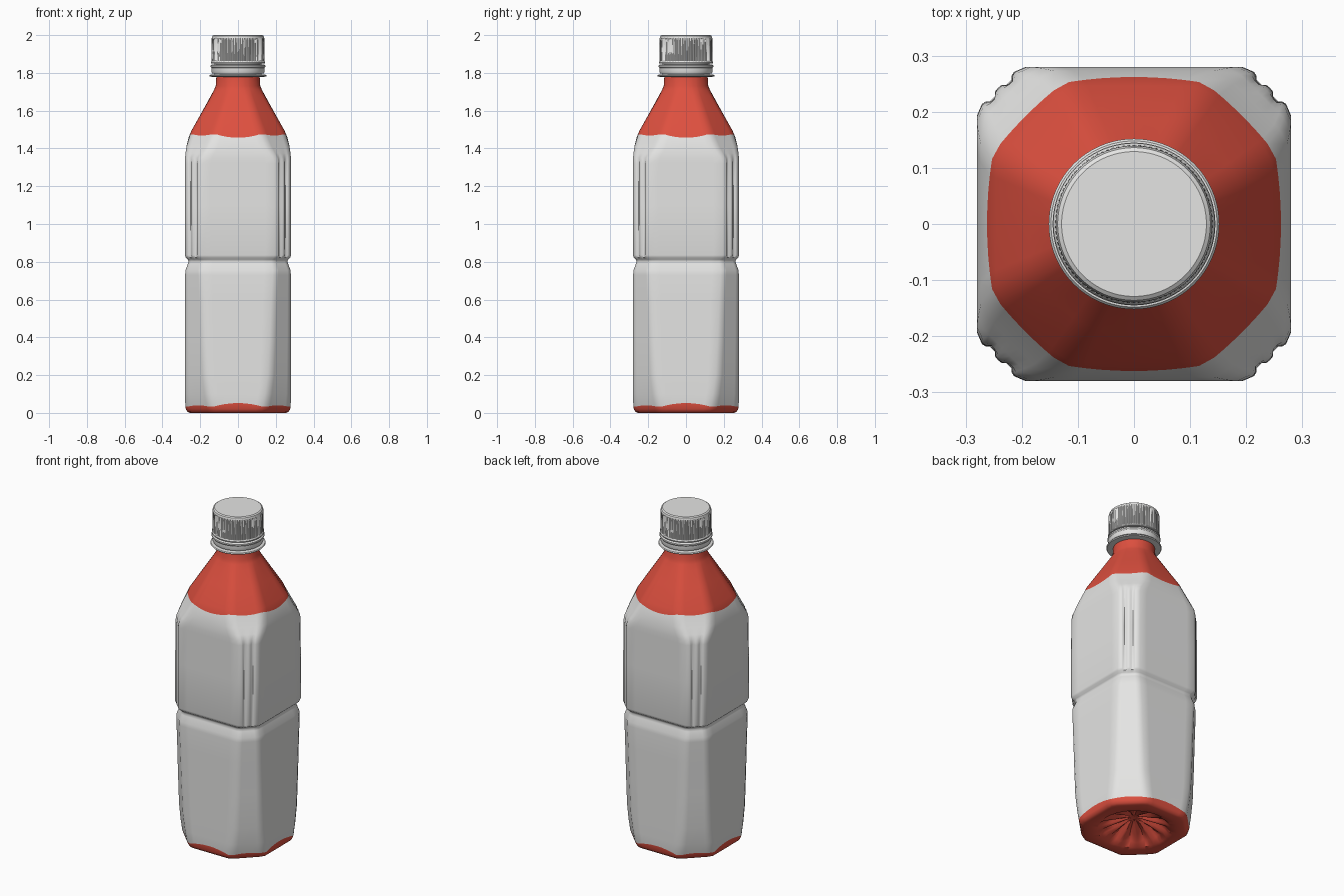
import bpy
import math
from mathutils import Vector

cube = bpy.data.objects.get("Cube")
if cube:
    bpy.data.objects.remove(cube)


def material(name, rgb):
    mat = bpy.data.materials.new(name)
    mat.use_nodes = True
    mat.diffuse_color = (*rgb, 1)
    mat.node_tree.nodes["Principled BSDF"].inputs["Base Color"].default_value = (*rgb, 1)
    return mat


white = material("soft white", (0.78, 0.78, 0.77))
red = material("warm red", (0.73, 0.08, 0.05))


def loft(name, rings, materials, angle, close=(True, True), rule=None):
    """Skin a stack of equal rings, bottom to top; rule(ring) picks the colour."""
    n = len(rings[0])
    verts = [p for ring in rings for p in ring]
    faces, slots = [], []
    for i in range(len(rings) - 1):
        for j in range(n):
            k = (j + 1) % n
            faces.append((i * n + j, i * n + k, (i + 1) * n + k, (i + 1) * n + j))
            slots.append(rule(i) if rule else 0)
    if close[0]:
        faces.append(tuple(reversed(range(n))))
        slots.append(rule(0) if rule else 0)
    if close[1]:
        faces.append(tuple(range(len(verts) - n, len(verts))))
        slots.append(rule(len(rings) - 1) if rule else 0)
    mesh = bpy.data.meshes.new(name)
    mesh.from_pydata(verts, [], faces)
    for mat in materials:
        mesh.materials.append(mat)
    mesh.polygons.foreach_set("material_index", slots)
    mesh.update()
    obj = bpy.data.objects.new(name, mesh)
    bpy.context.collection.objects.link(obj)
    bpy.ops.object.select_all(action='DESELECT')
    obj.select_set(True)
    bpy.context.view_layer.objects.active = obj
    bpy.ops.object.shade_smooth_by_angle(angle=math.radians(angle))
    return obj


FLUTE = [0, 0.2, 1, 0.9, 0.1, 0, 0.1, 0.9, 1, 0.2, 0]


def section(z, a, b, flute=0, circle=0, lift=0, ribs=0):
    """Square of half width a with cut corners; flat sides of half width b."""
    quarter = [Vector((a, u / 4 * (b - 0.012))) for u in range(-4, 5)]
    for i, depth in enumerate(FLUTE):
        t = 0.12 + 0.76 * i / (len(FLUTE) - 1)
        d = depth * flute * 0.7
        quarter.append(Vector((a + (b - a) * t - d, b + (a - b) * t - d)))
    ring = []
    for q in range(4):
        for p in quarter:
            p = p.lerp(p.normalized() * a, circle)
            for _ in range(q):
                p = Vector((-p.y, p.x))
            dz = lift * (p.length / a - 1)
            if lift > 0:
                p = p * (1 - 0.5 * dz / a)
            dz += ribs * math.cos(12 * math.atan2(p.y, p.x))
            ring.append((p.x, p.y, z + dz))
    return ring


# Bottle body: hollow ribbed base, lower body, waist groove, fluted body, shoulder, neck
LOWER_EDGE = 0.052
UPPER_EDGE = 1.457
body = [
    dict(z=0.075, a=0.02, b=0.01, circle=1),
    dict(z=0.07, a=0.05, b=0.025, circle=1, ribs=0.006),
    dict(z=0.05, a=0.12, b=0.06, circle=1, ribs=0.014),
    dict(z=0.026, a=0.175, b=0.09, circle=1, ribs=0.008),
    dict(z=0.004, a=0.2, b=0.1, circle=1),
    dict(z=0, a=0.225, b=0.115, circle=0.5),
    dict(z=0, a=0.255, b=0.13),
    dict(z=0.006, a=0.268, b=0.135),
    dict(z=0.02, a=0.276, b=0.138),
    dict(z=LOWER_EDGE, a=0.279, b=0.142, lift=-0.18),
    dict(z=0.1, a=0.28, b=0.155),
    dict(z=0.2, a=0.28, b=0.17),
    dict(z=0.4, a=0.28, b=0.18),
    dict(z=0.6, a=0.28, b=0.188),
    dict(z=0.73, a=0.28, b=0.195),
    dict(z=0.755, a=0.278, b=0.197),
    dict(z=0.79, a=0.265, b=0.19),
    dict(z=0.802, a=0.262, b=0.188),
    dict(z=0.812, a=0.266, b=0.19),
    dict(z=0.822, a=0.277, b=0.2, flute=0.003),
    dict(z=0.835, a=0.28, b=0.205, flute=0.01),
    dict(z=1.1, a=0.28, b=0.205, flute=0.011),
    dict(z=1.32, a=0.28, b=0.203, flute=0.01),
    dict(z=1.35, a=0.28, b=0.195, flute=0.003),
    dict(z=1.375, a=0.278, b=0.178),
    dict(z=1.41, a=0.273, b=0.155),
    dict(z=UPPER_EDGE, a=0.262, b=0.132, lift=0.18),
    dict(z=1.495, a=0.246, b=0.122),
    dict(z=1.6, a=0.187, b=0.088, circle=0.1),
    dict(z=1.68, a=0.143, b=0.064, circle=0.4),
    dict(z=1.71, a=0.127, b=0.055, circle=0.7),
    dict(z=1.73, a=0.118, b=0.05, circle=1),
    dict(z=1.79, a=0.114, b=0.05, circle=1),
]


def body_colour(i):
    return 0 if LOWER_EDGE <= body[i]["z"] < UPPER_EDGE and i > 8 else 1


loft("bottle_body", [section(**s) for s in body], [white, red], 40, rule=body_colour)


def lathe(name, profile, segments=96, knurl=0):
    """Turn (radius, height) points; a third point value notches the ring."""
    rings = []
    for r, z, *notch in profile:
        ring = []
        for j in range(segments):
            t = math.tau * j / segments
            rr = r - (knurl if notch and j % 3 == 0 else 0)
            ring.append((rr * math.cos(t), rr * math.sin(t), z))
        rings.append(ring)
    return loft(name, rings, [white], 35)


# Neck flange, sealing band and ridged cap
lathe("neck_flange", [(0.11, 1.778), (0.148, 1.78), (0.152, 1.785),
                      (0.148, 1.79), (0.11, 1.794)])
lathe("neck_thread", [(0.125, 1.785), (0.125, 1.86)])
lathe("sealing_band", [(0.125, 1.797), (0.137, 1.798), (0.14, 1.805), (0.14, 1.825),
                       (0.145, 1.832), (0.145, 1.84), (0.138, 1.844), (0.125, 1.845)])
lathe("cap", [(0.125, 1.85), (0.143, 1.85), (0.144, 1.856), (0.141, 1.861),
              (0.141, 1.864, 1), (0.14, 1.975, 1), (0.139, 1.985),
              (0.136, 1.995), (0.129, 2.0)], 270, 0.004)
